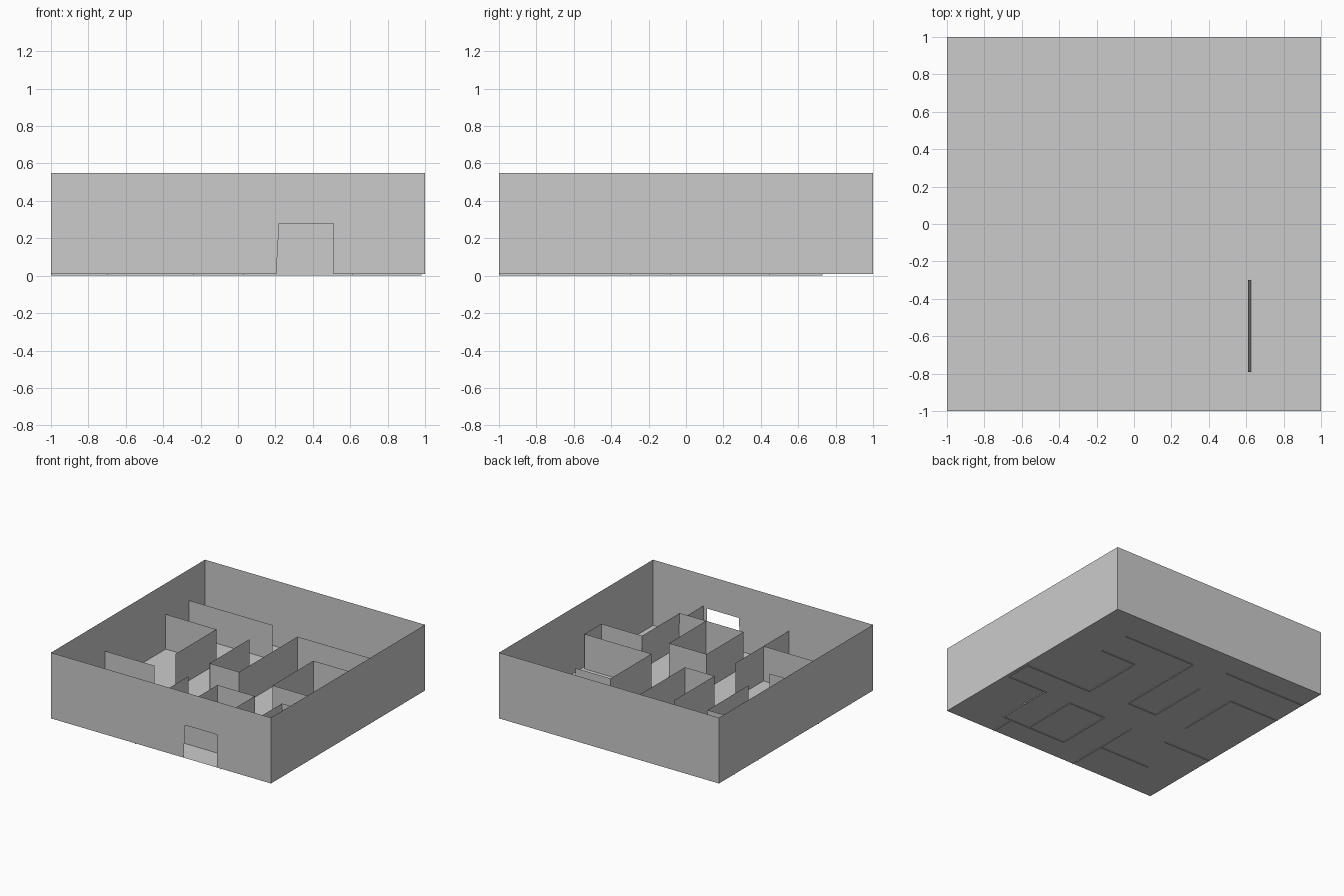
import bpy

if "Cube" in bpy.data.objects:
    bpy.data.objects.remove(bpy.data.objects["Cube"])

FLOOR, TOP = 0.01, 0.55      # floor level and outer wall top
LOW, HIGH = 0.002, 0.296     # inner partitions


def sheet(name, points):
    """Single flat polygon as its own object."""
    mesh = bpy.data.meshes.new(name)
    mesh.from_pydata(points, [], [list(range(len(points)))])
    obj = bpy.data.objects.new(name, mesh)
    bpy.context.collection.objects.link(obj)
    return obj


def wall(name, a, b, z0, z1):
    """Upright thin wall between two plan points."""
    return sheet(name, [(*a, z0), (*b, z0), (*b, z1), (*a, z1)])


# Floor
sheet("floor", [(-1, -1, FLOOR), (1, -1, FLOOR), (1, 1, FLOOR), (-1, 1, FLOOR)])

# Outer walls, the front one with a doorway notch
wall("right_outer_wall", (1, -1), (1, 1), FLOOR, TOP)
wall("back_outer_wall", (1, 1), (-1, 1), FLOOR, TOP)
wall("left_outer_wall", (-1, 1), (-1, -1), FLOOR, TOP)
profile = [(-1, FLOOR), (0.205, FLOOR), (0.22, 0.28), (0.51, 0.28),
           (0.51, FLOOR), (1, FLOOR), (1, TOP), (-1, TOP)]
sheet("front_outer_wall", [(x, -1, z) for x, z in profile])

# Partitions running left-right: y, x start, x end
across = [
    (0.79, -1, -0.24), (0.49, -1, -0.54), (-0.30, -1, -0.55),
    (-0.67, -0.70, -0.235), (-0.03, -0.235, 0.03), (0.73, 0.03, 0.69),
    (0.45, 0.37, 0.69), (-0.08, 0.37, 0.98), (-0.30, 0.61, 0.98),
    (-0.31, 0.03, 0.37), (-0.79, 0.03, 0.615),
]
for i, (y, x0, x1) in enumerate(across):
    wall(f"cross_partition_{i + 1}", (x0, y), (x1, y), LOW, HIGH)

# Partitions running front-back: x, y start, y end
along = [
    (-0.54, -0.04, 0.49), (-0.238, -0.03, 0.49), (-0.235, -1, -0.31),
    (0.03, -0.03, 0.73), (0.03, -0.79, -0.31), (0.37, -0.08, 0.45),
    (0.37, -0.79, -0.31), (0.54, -1, -0.79), (0.98, -0.30, -0.08),
]
for i, (x, y0, y1) in enumerate(along):
    wall(f"long_partition_{i + 1}", (x, y0), (x, y1), LOW, HIGH)

# Slightly leaning partition, its foot reaching the ground
sheet("leaning_partition", [(0.625, -0.79, 0), (0.625, -0.30, 0),
                            (0.61, -0.30, HIGH), (0.61, -0.79, HIGH)])
